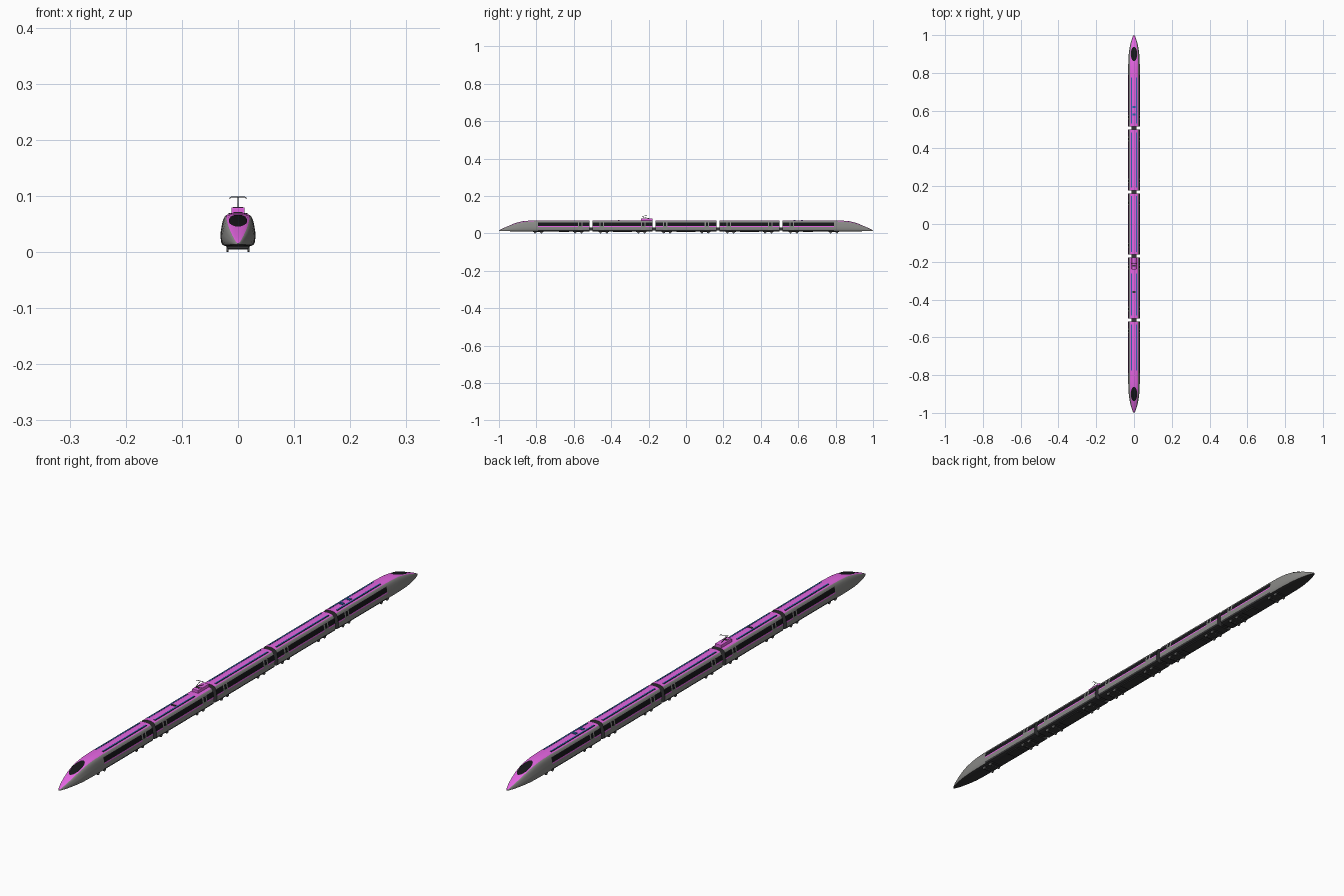
import bpy, bmesh, math
from mathutils import Vector

cube = bpy.data.objects.get("Cube")
if cube:
    bpy.data.objects.remove(cube, do_unlink=True)


def material(name, color):
    m = bpy.data.materials.new(name)
    m.use_nodes = True
    m.diffuse_color = (*color, 1)
    m.node_tree.nodes["Principled BSDF"].inputs["Base Color"].default_value = (*color, 1)
    return m


GRAY = material("body gray", (0.25, 0.25, 0.24))
PINK = material("magenta paint", (0.78, 0.13, 0.76))
BLACK = material("window black", (0.008, 0.008, 0.01))
DARK = material("underframe dark", (0.035, 0.035, 0.037))
BLUE = material("roof blue", (0.03, 0.13, 0.42))
METAL = material("bogie metal", (0.12, 0.12, 0.12))
PAINTS = [GRAY, PINK, BLACK, DARK]

# Half cross-section of a car as (x, z), from belly to roof ridge
HALF = [(0, .010), (.021, .010), (.028, .013), (.0305, .019), (.031, .027), (.031, .0345),
        (.0304, .039), (.0297, .043), (.0285, .050), (.0268, .057), (.0245, .062),
        (.0215, .0655), (.016, .068), (.008, .0697), (0, .070)]
# Nose stations: y, width factor, top height
NOSE = [(0, 1, .070), (.79, 1, .070), (.84, .99, .068), (.87, .96, .0645), (.90, .90, .0575),
        (.925, .80, .0495), (.95, .64, .0395), (.97, .47, .031), (.985, .31, .024),
        (.995, .16, .0185), (1, .04, .0155)]
RINGS = [.82, .84, .855, .87, .885, .90, .9125, .925, .9375, .95, .96, .97, .978, .985, .99, .995, 1]


def lerp_table(table, t, col):
    for a, b in zip(table, table[1:]):
        if t <= b[0]:
            f = (t - a[0]) / (b[0] - a[0])
            return a[col] + (b[col] - a[col]) * f
    return table[-1][col]


def section(y):
    w, top = lerp_table(NOSE, abs(y), 1), lerp_table(NOSE, abs(y), 2)
    low = .010 + .003 * max(0, abs(y) - .9) * 10
    return [(x * w, low + (z - .01) / .06 * (top - low)) for x, z in HALF]


def side_x(z):
    return lerp_table([(p[1], p[0]) for p in HALF[1:]], z, 1)


def roof_z(x, y):
    upper = section(y)[:4:-1]
    return lerp_table(upper, abs(x), 1)


def finish(name, bm, mats, smooth=True):
    bmesh.ops.recalc_face_normals(bm, faces=bm.faces)
    me = bpy.data.meshes.new(name)
    bm.to_mesh(me)
    bm.free()
    for m in mats:
        me.materials.append(m)
    ob = bpy.data.objects.new(name, me)
    bpy.context.collection.objects.link(ob)
    if smooth:
        bpy.ops.object.select_all(action='DESELECT')
        ob.select_set(True)
        bpy.context.view_layer.objects.active = ob
        bpy.ops.object.shade_smooth_by_angle(angle=math.radians(35))
    return ob


def box(name, lo, hi, mat, bevel=0):
    bm = bmesh.new()
    bmesh.ops.create_cube(bm, size=1)
    for v in bm.verts:
        v.co = [(a + b) / 2 + c * (b - a) for a, b, c in zip(lo, hi, v.co)]
    if bevel:
        bmesh.ops.bevel(bm, geom=bm.edges[:], offset=bevel, segments=2, affect='EDGES', profile=.5)
    return finish(name, bm, [mat], False)


def rod(name, a, b, r, mat, sides=8):
    a, b = Vector(a), Vector(b)
    bm = bmesh.new()
    bmesh.ops.create_cone(bm, cap_ends=True, segments=sides, radius1=r, radius2=r, depth=(b - a).length)
    turn = (b - a).to_track_quat('Z', 'Y').to_matrix().to_4x4()
    turn.translation = (a + b) / 2
    bm.transform(turn)
    return finish(name, bm, [mat])


def paint(seg, y):
    # Livery bands follow the segments of the half section
    if seg < 2 or (seg == 2 and abs(y) < .79):
        return 3
    if seg >= 11:
        return 1
    if abs(y) < .79:
        if seg == 5:
            return 1
        if 6 <= seg <= 8:
            return 2
    return 0


def car_body(name, ys):
    bm = bmesh.new()
    rings = []
    for y in ys:
        half = section(y)
        loop = half + [(-x, z) for x, z in half[-2:0:-1]]
        rings.append([bm.verts.new((x, y, z)) for x, z in loop])
    n, last = len(rings[0]), len(HALF) - 1
    for i in range(len(rings) - 1):
        for j in range(n):
            k = (j + 1) % n
            f = bm.faces.new((rings[i][j], rings[i][k], rings[i + 1][k], rings[i + 1][j]))
            f.material_index = paint(j if j < last else 2 * last - 1 - j, (ys[i] + ys[i + 1]) / 2)
    for r in (rings[0], rings[-1]):
        bm.faces.new(r).material_index = 3
    return finish(name, bm, PAINTS)


def side_panel(name, y0, y1, z0, z1, mat, out):
    # Thin plate following the curve of both car sides
    bm = bmesh.new()
    for s in (-1, 1):
        rows = []
        for i in range(7):
            z = z0 + (z1 - z0) * i / 6
            rows.append([bm.verts.new((s * (side_x(z) + out), y, z)) for y in (y0, y1)])
        for a, b in zip(rows, rows[1:]):
            bm.faces.new((a[0], a[1], b[1], b[0]))
    bmesh.ops.solidify(bm, geom=bm.faces[:], thickness=.0004)
    return finish(name, bm, [mat], False)


def windshield(name, s):
    # Oval glass draped on the nose
    bm = bmesh.new()
    rings = []
    for r in (1, .8, .6, .4, .2):
        ring = []
        for k in range(32):
            a = math.tau * k / 32
            x, y = .0165 * r * math.cos(a), .90 + .038 * r * math.sin(a)
            ring.append(bm.verts.new((x, s * y, roof_z(x, y) + .001)))
        rings.append(ring)
    for a, b in zip(rings, rings[1:]):
        for k in range(32):
            m = (k + 1) % 32
            bm.faces.new((a[k], a[m], b[m], b[k]))
    bm.faces.new(rings[-1])
    ob = finish(name, bm, [BLACK])
    if ob.data.polygons[0].normal.z < 0:
        ob.data.flip_normals()


def bogie(name, y):
    box(name + "_frame", (-.020, y - .028, .006), (.020, y + .028, .012), DARK, .001)
    for wy in (y - .017, y + .017):
        rod(name + "_axle", (-.02, wy, .0065), (.02, wy, .0065), .0015, METAL)
        for s in (-1, 1):
            rod(name + "_wheel", (s * .0165, wy, .0065), (s * .0205, wy, .0065), .0065, METAL, 16)


# Cars: three middle coaches and two nose cars
GAP = .008
JOINTS = [-.508, -.17, .17, .508]
EDGES = [-1] + JOINTS + [1]
for c in range(5):
    lo = EDGES[c] + (GAP if c > 0 else 0)
    hi = EDGES[c + 1] - (GAP if c < 4 else 0)
    name = f"car_{c + 1}"
    if c == 0:
        ys = [-y for y in reversed(RINGS)] + [-.79, hi]
    elif c == 4:
        ys = [lo, .79] + RINGS
    else:
        ys = [lo, hi]
    car_body(name + "_body", ys)
    lo, hi = max(lo, -.79), min(hi, .79)
    # Doors near the coupled ends
    for d, coupled in ((lo + .05, c > 0), (hi - .05, c < 4)):
        if coupled:
            side_panel(name + "_door", d - .012, d + .012, .019, .061, GRAY, .0005)
            side_panel(name + "_door_window", d - .006, d + .006, .040, .057, BLACK, .0009)
    # Roof channels with blue strips
    end = hi - .085 if c == 1 else hi - .015
    for s in (-1, 1):
        for part, a, b, h, m in (("channel", .0100, .0165, .0693, BLACK), ("strip", .0108, .0157, .0698, BLUE)):
            x0, x1 = sorted((s * a, s * b))
            box(f"{name}_roof_{part}", (x0, lo + .015, .066), (x1, end, h), m)
    # Bogies
    bogie(name + "_bogie_a", lo + (.06 if c > 0 else 0))
    bogie(name + "_bogie_b", hi - (.06 if c < 4 else 0))
    box(name + "_underbox", (-.02, lo + .11, .006), (.02, hi - .11, .011), DARK, .001)

# Couplings between cars
for y in JOINTS:
    box("gangway", (-.012, y - GAP - .001, .014), (.012, y + GAP + .001, .032), DARK)

for s in (-1, 1):
    windshield("windshield", s)

# Roof equipment
for y in (.58, .62):
    box("roof_unit", (-.007, y - .006, .069), (.007, y + .006, .0725), BLUE, .001)
box("roof_hatch", (-.008, -.364, .069), (.008, -.356, .0715), DARK)

# Pantograph on its fairing
box("pantograph_fairing", (-.012, -.24, .067), (.012, -.178, .0795), PINK, .0015)
box("pantograph_base", (-.009, -.226, .079), (.009, -.218, .0803), DARK)
rod("pantograph_lower_arm", (0, -.195, .079), (0, -.235, .088), .0009, DARK)
rod("pantograph_upper_arm", (0, -.235, .088), (0, -.21, .098), .0008, DARK)
rod("pantograph_bar", (-.011, -.21, .0985), (.011, -.21, .0985), .0009, DARK)
for s in (-1, 1):
    rod("pantograph_horn", (s * .011, -.21, .0985), (s * .0155, -.21, .0955), .0008, DARK)
